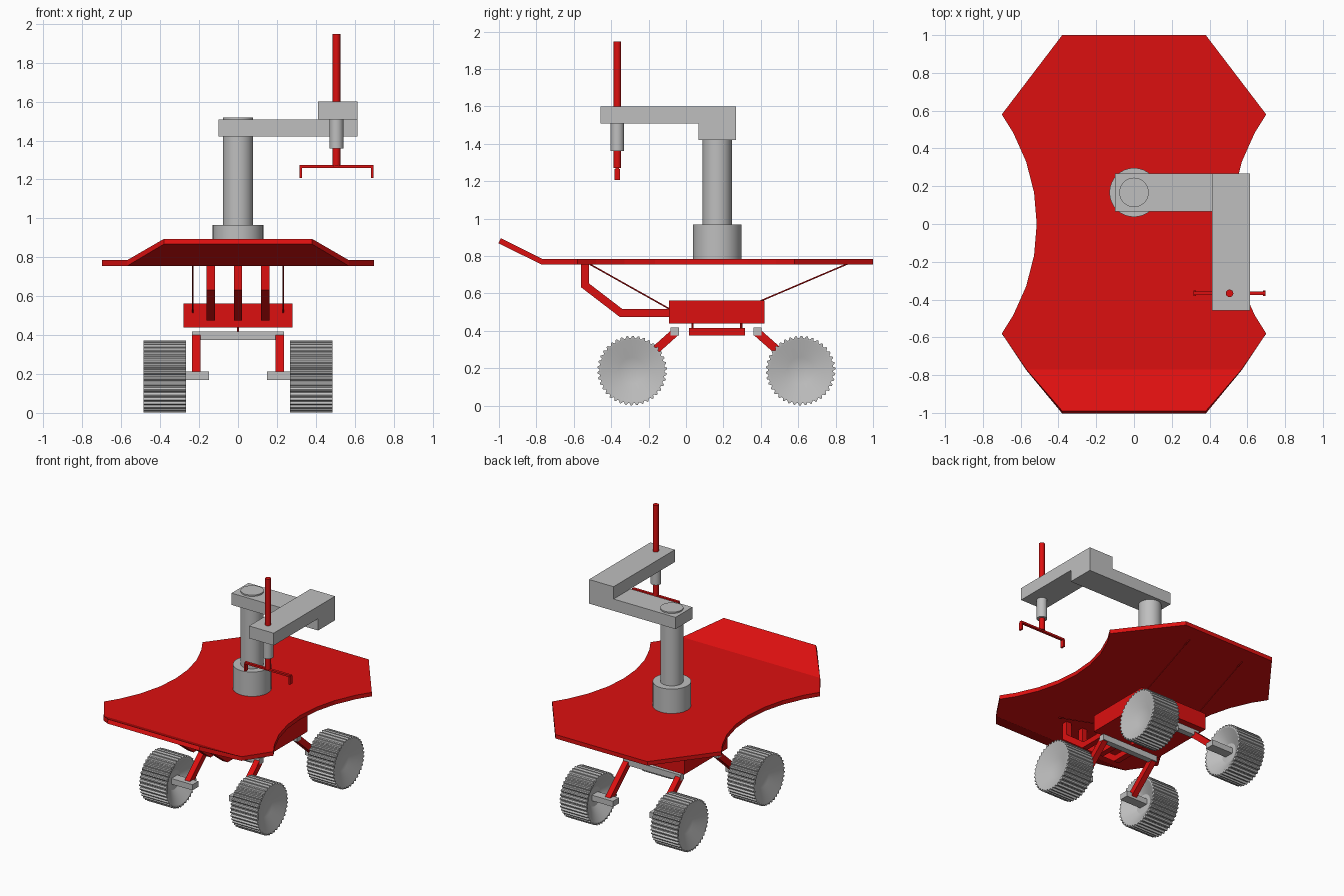
import bpy, bmesh
from math import sin, cos, pi, radians
from mathutils import Vector, Matrix

if "Cube" in bpy.data.objects:
    bpy.data.objects.remove(bpy.data.objects["Cube"])


def material(name, rgb):
    m = bpy.data.materials.new(name)
    m.use_nodes = True
    m.diffuse_color = (*rgb, 1)
    m.node_tree.nodes["Principled BSDF"].inputs["Base Color"].default_value = (*rgb, 1)
    return m


RED = material("red", (0.72, 0.005, 0.005))
GREY = material("grey", (0.52, 0.52, 0.52))


def finish(name, bm, mat, smooth=False):
    bmesh.ops.recalc_face_normals(bm, faces=bm.faces)
    me = bpy.data.meshes.new(name)
    bm.to_mesh(me)
    bm.free()
    me.materials.append(mat)
    ob = bpy.data.objects.new(name, me)
    bpy.context.scene.collection.objects.link(ob)
    if smooth:
        bpy.ops.object.select_all(action="DESELECT")
        bpy.context.view_layer.objects.active = ob
        ob.select_set(True)
        bpy.ops.object.shade_smooth_by_angle(angle=radians(30))
    return ob


def box(name, mat, x, y, z):
    bm = bmesh.new()
    bmesh.ops.create_cube(bm, size=1)
    for v in bm.verts:
        v.co = Vector(r[0] if c < 0 else r[1] for c, r in zip(v.co, (x, y, z)))
    return finish(name, bm, mat)


def rod(name, mat, a, b, radius, sides=24):
    # Cylinder between two points
    a, b = Vector(a), Vector(b)
    bm = bmesh.new()
    turn = (b - a).to_track_quat("Z", "Y").to_matrix().to_4x4()
    bmesh.ops.create_cone(bm, cap_ends=True, segments=sides, radius1=radius, radius2=radius,
                          depth=(b - a).length, matrix=Matrix.Translation((a + b) / 2) @ turn)
    return finish(name, bm, mat, sides > 8)


def bar_path(name, mat, x, width, thick, path):
    # Rectangular bar following a mitred path in the side plane
    pts = [Vector(p) for p in path]
    bm = bmesh.new()
    rings = []
    for i, p in enumerate(pts):
        dirs = [(q - r).normalized() for r, q in zip(pts, pts[1:])][max(i - 1, 0):i + 1]
        mid = sum(dirs, Vector((0, 0))).normalized()
        n = Vector((-mid.y, mid.x)) * thick / 2 / mid.dot(dirs[0])
        rings.append([bm.verts.new((x + sx * width / 2, p.x + s * n.x, p.y + s * n.y))
                      for sx, s in ((-1, -1), (1, -1), (1, 1), (-1, 1))])
    for r, q in zip(rings, rings[1:]):
        for k in range(4):
            j = (k + 1) % 4
            bm.faces.new((r[k], r[j], q[j], q[k]))
    bm.faces.new(rings[0])
    bm.faces.new(rings[-1])
    return finish(name, bm, mat)


# Deck: scalloped plate with a raised front flap
top = 0.785
half = [(0.57, -0.77), (0.70, -0.58)]
half += [(1.515 - cos(radians(9.6 * k)), sin(radians(9.6 * k))) for k in range(-3, 4)]
half += [(0.70, 0.58), (0.38, 1.0)]
bm = bmesh.new()
right = [bm.verts.new((x, y, top)) for x, y in half]
left = [bm.verts.new((-x, y, top)) for x, y in reversed(half)]
bm.faces.new(right + left)
tip = [bm.verts.new((s * 0.38, -0.99, 0.895)) for s in (-1, 1)]
bm.faces.new((tip[0], tip[1], right[0], left[-1]))
deck = finish("deck", bm, RED)
if deck.data.polygons[0].normal.z < 0:
    deck.data.flip_normals()
solid = deck.modifiers.new("thickness", "SOLIDIFY")
solid.thickness = 0.03
solid.offset = -1

# Body, keel and its pins
box("body", RED, (-0.28, 0.28), (-0.09, 0.42), (0.44, 0.563))
box("keel", RED, (-0.04, 0.04), (0.015, 0.315), (0.375, 0.415))
for y in (0.035, 0.295):
    rod("keel_pin", RED, (0, y, 0.41), (0, y, 0.445), 0.006, 8)

# Bent front tubes and thin deck stays
for x in (-0.14, 0, 0.14):
    bar_path("front_strut", RED, x, 0.042, 0.042,
             [(-0.54, 0.765), (-0.54, 0.643), (-0.347, 0.495), (-0.08, 0.495)])
for x in (-0.232, 0.232):
    rod("front_stay", RED, (x, -0.53, 0.765), (x, -0.085, 0.515), 0.004, 6)
    rod("rear_stay", RED, (x, 0.88, 0.765), (x, 0.40, 0.56), 0.004, 6)


def wheel(name, side, y, z):
    # Ribbed rim with dished faces, lathed around the x axis
    ribs, outer, groove = 38, 0.186, 0.174
    stations = [(0.325, 0.07), (0.267, 0.165), (0.267, None),
                (0.485, None), (0.485, 0.165), (0.435, 0.07)]
    bm = bmesh.new()
    n = ribs * 4
    rings = []
    for x, r in stations:
        ring = []
        for k in range(n):
            rad = r or (outer if k % 4 < 2 else groove)
            t = 2 * pi * k / n
            ring.append(bm.verts.new((side * x, y + rad * sin(t), z + rad * cos(t))))
        rings.append(ring)
    for a, b in zip(rings, rings[1:]):
        for k in range(n):
            j = (k + 1) % n
            bm.faces.new((a[k], a[j], b[j], b[k]))
    bm.faces.new(rings[0])
    bm.faces.new(rings[-1])
    finish(name, bm, GREY, True)


# Axles, legs, hubs and wheels
for end, axle_y, wheel_y in (("front", -0.06, -0.288), ("rear", 0.382, 0.613)):
    box(end + "_axle", GREY, (-0.237, 0.237), (axle_y - 0.022, axle_y + 0.022), (0.374, 0.418))
    for side, label in ((1, "left"), (-1, "right")):
        part = end + "_" + label
        bar_path(part + "_leg", RED, side * 0.215, 0.042, 0.045,
                 [(axle_y, 0.39), (wheel_y + (0.01 if end == "front" else -0.01), 0.195)])
        xs = sorted((side * 0.15, side * 0.34))
        box(part + "_hub", GREY, xs, (wheel_y - 0.035, wheel_y + 0.035), (0.17, 0.212))
        wheel(part + "_wheel", side, wheel_y, 0.187)

# Column and two-part arm
cy = 0.167
rod("column_base", GREY, (0, cy, 0.78), (0, cy, 0.967), 0.13, 32)
rod("column", GREY, (0, cy, 0.96), (0, cy, 1.518), 0.078, 32)
box("lower_arm", GREY, (-0.1, 0.615), (0.067, 0.267), (1.42, 1.508))
box("upper_arm", GREY, (0.412, 0.615), (-0.457, 0.267), (1.508, 1.6))

# Vertical spindle and gripper
gx, gy = 0.506, -0.367
rod("spindle", RED, (gx, gy, 1.27), (gx, gy, 1.948), 0.02, 16)
rod("spindle_sleeve", GREY, (gx, gy, 1.36), (gx, gy, 1.52), 0.036, 24)
box("gripper_bar", RED, (gx - 0.19, gx + 0.19), (gy - 0.01, gy + 0.01), (1.26, 1.274))
for s in (-1, 1):
    fx = gx + s * 0.184
    box("gripper_finger", RED, (fx - 0.006, fx + 0.006), (gy - 0.015, gy + 0.015), (1.207, 1.265))
